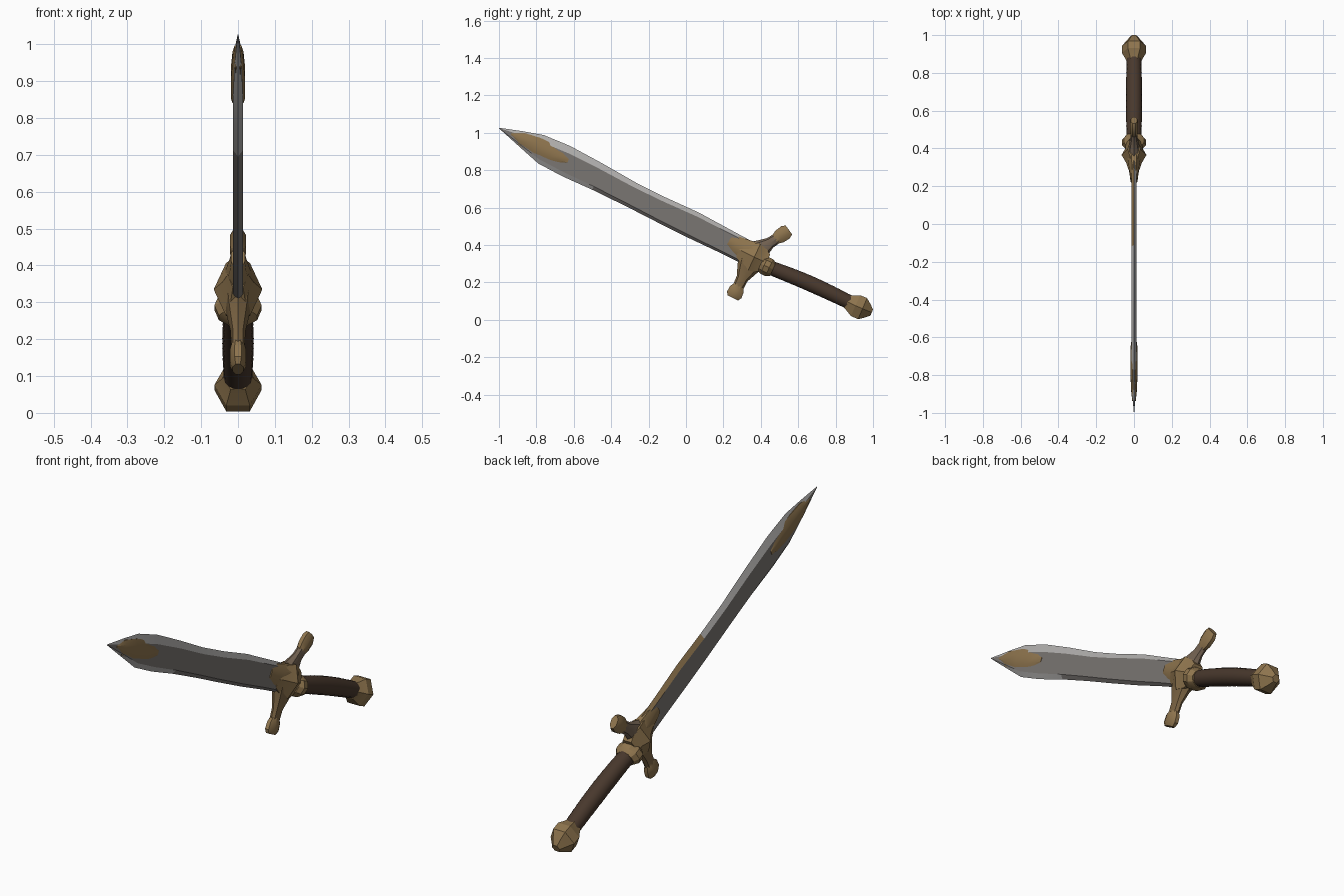
import bpy
import bmesh
from math import sin, cos, pi, radians
from mathutils import Vector

cube = bpy.data.objects.get("Cube")
if cube:
    bpy.data.objects.remove(cube)


def material(name, rgb):
    m = bpy.data.materials.new(name)
    m.use_nodes = True
    m.diffuse_color = (*rgb, 1)
    m.node_tree.nodes["Principled BSDF"].inputs["Base Color"].default_value = (*rgb, 1)
    return m


steel = material("blade_steel", (0.195, 0.18, 0.17))
bright = material("edge_steel", (0.44, 0.43, 0.42))
gold = material("aged_gold", (0.27, 0.175, 0.075))
bronze = material("dark_bronze", (0.21, 0.135, 0.06))
tarnish = material("tarnished_bronze", (0.175, 0.125, 0.085))
leather = material("brown_leather", (0.066, 0.04, 0.026))


def finish(name, bm, mats, angle=30):
    bmesh.ops.recalc_face_normals(bm, faces=bm.faces[:])
    mesh = bpy.data.meshes.new(name)
    bm.to_mesh(mesh)
    bm.free()
    for m in mats:
        mesh.materials.append(m)
    ob = bpy.data.objects.new(name, mesh)
    bpy.context.collection.objects.link(ob)
    bpy.ops.object.select_all(action="DESELECT")
    ob.select_set(True)
    bpy.context.view_layer.objects.active = ob
    bpy.ops.object.shade_smooth_by_angle(angle=radians(angle))


def bridge(bm, rings):
    """Skin consecutive rings and cap both ends; returns (station, side) of each face."""
    sides = {}
    n = len(rings[0])
    for k, (a, b) in enumerate(zip(rings, rings[1:])):
        for i in range(n):
            j = (i + 1) % n
            sides[bm.faces.new((a[i], a[j], b[j], b[i]))] = (k, i)
    bm.faces.new(rings[0])
    bm.faces.new(rings[-1])
    return sides


def loft(name, stations, mat, n=8, phase=0.0, angle=30):
    """Stations are (y, z, half width in the sword plane, half thickness in x)."""
    bm = bmesh.new()
    rings = []
    for k, (y, z, w, t) in enumerate(stations):
        p = stations[max(k - 1, 0)]
        q = stations[min(k + 1, len(stations) - 1)]
        d = Vector((0, q[0] - p[0], q[1] - p[1])).normalized()
        side = Vector((0, -d.z, d.y))
        ring = []
        for i in range(n):
            a = 2 * pi * i / n + phase
            ring.append(bm.verts.new(Vector((t * cos(a), y, z)) + side * (w * sin(a))))
        rings.append(ring)
    bridge(bm, rings)
    finish(name, bm, [mat], angle)


# Blade: flat core with bright bevelled edges
# upper edge (y, z), lower edge (y, z), half thickness
outline = [
    ((0.39, 0.40), (0.32, 0.29), 0.014),
    ((0.25, 0.475), (0.20, 0.35), 0.014),
    ((0.07, 0.573), (0.02, 0.435), 0.014),
    ((-0.11, 0.655), (-0.16, 0.525), 0.014),
    ((-0.27, 0.735), (-0.32, 0.607), 0.014),
    ((-0.45, 0.838), (-0.50, 0.695), 0.014),
    ((-0.62, 0.93), (-0.66, 0.767), 0.014),
    ((-0.76, 0.988), (-0.79, 0.836), 0.013),
    ((-0.87, 1.008), (-0.89, 0.925), 0.010),
    ((-0.998, 1.027), (-1.0, 1.024), 0.001),
]
bm = bmesh.new()
rings = []
for k, (up, low, t) in enumerate(outline):
    top, bottom = Vector((0, *up)), Vector((0, *low))
    a, b = top.lerp(bottom, 0.12 + 0.02 * k), bottom.lerp(top, 0.08 + 0.01 * k)
    off = Vector((t, 0, 0))
    rings.append([bm.verts.new(p) for p in (top, a + off, b + off, bottom, b - off, a - off)])
for face, (k, i) in bridge(bm, rings).items():
    # gilded strip on the right upper bevel beside the guard
    if i == 5 and k < 3:
        face.material_index = 2
    elif i in (0, 5) or (i in (2, 3) and k > 4):
        face.material_index = 1
finish("blade", bm, [steel, bright, gold], 12)

# Leaf ornament near the blade tip
loft("leaf_ornament", [
    (-0.935, 0.994, 0.006, 0.010), (-0.88, 0.968, 0.038, 0.016),
    (-0.80, 0.928, 0.054, 0.020), (-0.72, 0.89, 0.054, 0.020),
    (-0.665, 0.866, 0.042, 0.020), (-0.63, 0.85, 0.022, 0.017)], gold, 8, pi / 8)

# Collar plates where the blade enters the guard
loft("blade_collar", [
    (0.38, 0.345, 0.07, 0.045), (0.31, 0.378, 0.06, 0.032),
    (0.265, 0.402, 0.052, 0.024), (0.23, 0.422, 0.035, 0.02)], gold, 8, pi / 8)

# Guard centre with a pointed boss on each face
loft("guard_block", [
    (0.285, 0.375, 0.045, 0.028), (0.325, 0.355, 0.078, 0.042),
    (0.365, 0.335, 0.09, 0.066), (0.40, 0.32, 0.08, 0.046),
    (0.43, 0.306, 0.055, 0.045)], gold, 6, 0, 20)

# Ring between guard and grip
loft("grip_ring", [
    (0.40, 0.30, 0.045, 0.045), (0.418, 0.292, 0.052, 0.064),
    (0.445, 0.279, 0.052, 0.064), (0.465, 0.27, 0.04, 0.046)], gold, 10)

# Swept guard arms with flared ends
loft("upper_guard_arm", [
    (0.36, 0.35, 0.075, 0.04), (0.41, 0.385, 0.048, 0.03),
    (0.45, 0.412, 0.03, 0.02), (0.485, 0.435, 0.029, 0.019)], tarnish)
loft("upper_guard_knob", [
    (0.475, 0.428, 0.028, 0.018), (0.50, 0.446, 0.041, 0.024),
    (0.532, 0.468, 0.043, 0.024), (0.55, 0.481, 0.032, 0.018)], gold, 8, pi / 8)
loft("lower_guard_arm", [
    (0.36, 0.34, 0.085, 0.045), (0.325, 0.27, 0.055, 0.032),
    (0.30, 0.22, 0.032, 0.02), (0.28, 0.178, 0.03, 0.019)], bronze)
loft("lower_guard_knob", [
    (0.283, 0.186, 0.028, 0.018), (0.272, 0.164, 0.043, 0.024),
    (0.258, 0.134, 0.046, 0.024), (0.25, 0.118, 0.034, 0.016)], gold, 8, pi / 8)

# Leather grip with wrapped ridges
grip = []
steps = 28
for k in range(steps + 1):
    f = k / steps
    r = 0.038 + 0.004 * sin(pi * f) + (0.001 if k % 2 else 0)
    grip.append((0.44 + 0.44 * f, 0.283 - 0.192 * f + 0.008 * sin(pi * f), r, r))
loft("leather_grip", grip, leather, 14, 0, 40)

# Faceted six-sided pommel
loft("pommel", [
    (0.862, 0.097, 0.042, 0.04), (0.876, 0.09, 0.05, 0.046),
    (0.906, 0.076, 0.07, 0.064), (0.944, 0.06, 0.071, 0.063),
    (0.974, 0.047, 0.042, 0.036), (0.993, 0.039, 0.02, 0.02)], gold, 6, 0, 15)
